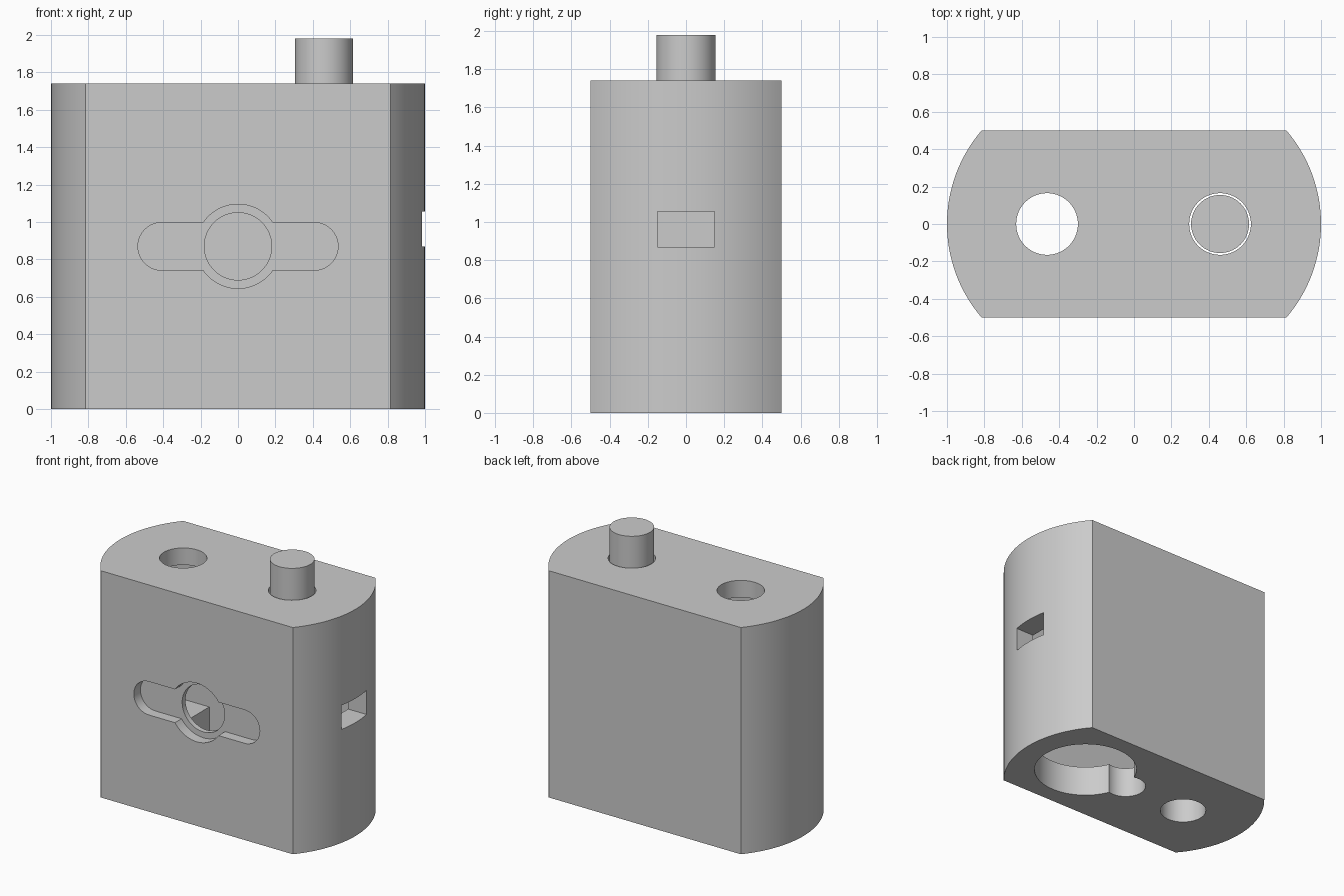
import bpy, bmesh, math
from mathutils import Matrix, Vector

cube = bpy.data.objects.get("Cube")
if cube:
    bpy.data.objects.remove(cube, do_unlink=True)

grey = bpy.data.materials.new("light_grey")
grey.use_nodes = True
colour = (0.6, 0.6, 0.6, 1)
grey.diffuse_color = colour
grey.node_tree.nodes["Principled BSDF"].inputs["Base Color"].default_value = colour


def link(name, bm):
    bmesh.ops.recalc_face_normals(bm, faces=bm.faces)
    mesh = bpy.data.meshes.new(name)
    bm.to_mesh(mesh)
    bm.free()
    mesh.materials.append(grey)
    obj = bpy.data.objects.new(name, mesh)
    bpy.context.scene.collection.objects.link(obj)
    return obj


def prism(name, outline, low, high, along_y=False):
    """Extrude a 2D outline along z, or an x-z outline along y."""
    bm = bmesh.new()
    place = (lambda a, b: (a, low, b)) if along_y else (lambda a, b: (a, b, low))
    face = bm.faces.new([bm.verts.new(place(a, b)) for a, b in outline])
    new = bmesh.ops.extrude_face_region(bm, geom=[face])["geom"]
    shift = Vector((0, high - low, 0)) if along_y else Vector((0, 0, high - low))
    bmesh.ops.translate(bm, vec=shift, verts=[v for v in new if isinstance(v, bmesh.types.BMVert)])
    return link(name, bm)


def box(name, low, high):
    bm = bmesh.new()
    size = Vector(high) - Vector(low)
    centre = (Vector(high) + Vector(low)) / 2
    bmesh.ops.create_cube(bm, size=1, matrix=Matrix.Translation(centre) @ Matrix.Diagonal((*size, 1)))
    return link(name, bm)


def arc(cx, cy, r, start, end, steps):
    angles = [math.radians(start + (end - start) * i / steps) for i in range(steps + 1)]
    return [(cx + r * math.cos(a), cy + r * math.sin(a)) for a in angles]


def circle(cx, cy, r, steps=64):
    return arc(cx, cy, r, 0, 360, steps)[:-1]


def cut(target, cutter):
    mod = target.modifiers.new("cut", "BOOLEAN")
    mod.operation = "DIFFERENCE"
    mod.solver = "EXACT"
    mod.object = cutter
    bpy.context.view_layer.objects.active = target
    bpy.ops.object.modifier_apply(modifier=mod.name)
    bpy.data.objects.remove(cutter, do_unlink=True)


# Housing: flat front and back, rounded ends
height, half = 1.74, 0.5
radius, offset = 0.768, 0.232
sweep = math.degrees(math.asin(half / radius))
ends = arc(offset, 0, radius, -sweep, sweep, 32) + arc(-offset, 0, radius, 180 - sweep, 180 + sweep, 32)
housing = prism("housing", ends, 0, height)

# Hollow interior with a low step at the left-hand end
inner = 0.38
cavity = [(-0.51, 0.235), (0.83, 0.235), (0.83, 1.61), (-0.83, 1.61), (-0.83, 0.44), (-0.51, 0.44)]
cut(housing, prism("cavity", cavity, -inner, inner, True))

# Holes in the top and bottom
cut(housing, prism("through_hole", circle(-0.465, 0, 0.165), -0.1, 2))
cut(housing, prism("pin_hole", circle(0.46, 0, 0.165), 1, 2))
big, lobe, lobe_x, big_x = 0.37, 0.145, 0.08, 0.46
cut(housing, prism("bottom_opening", circle(big_x, 0, big), -0.1, 0.3))
cut(housing, prism("bottom_lobe", circle(lobe_x, 0, lobe), -0.1, 0.31))

# Front recess: capsule and disc, with a round opening through the wall
mid, floor = 0.87, -0.42
capsule = arc(0.407, mid, 0.128, -90, 90, 20) + arc(-0.407, mid, 0.128, 90, 270, 20)
cut(housing, prism("capsule_recess", capsule, -0.6, floor, True))
cut(housing, prism("disc_recess", circle(0, mid, 0.225), -0.6, floor, True))
cut(housing, prism("front_opening", circle(0, mid, 0.18), -0.6, -0.2, True))

# Side slot
cut(housing, box("side_slot", (0.7, -0.15, 0.87), (1.1, 0.15, 1.055)))

# Loose pin standing out of the top
pin = prism("pin", circle(0.46, 0, 0.155), 1.2, 1.98)

for obj in (housing, pin):
    bpy.ops.object.select_all(action="DESELECT")
    obj.select_set(True)
    bpy.context.view_layer.objects.active = obj
    bpy.ops.object.shade_smooth_by_angle(angle=math.radians(30))
